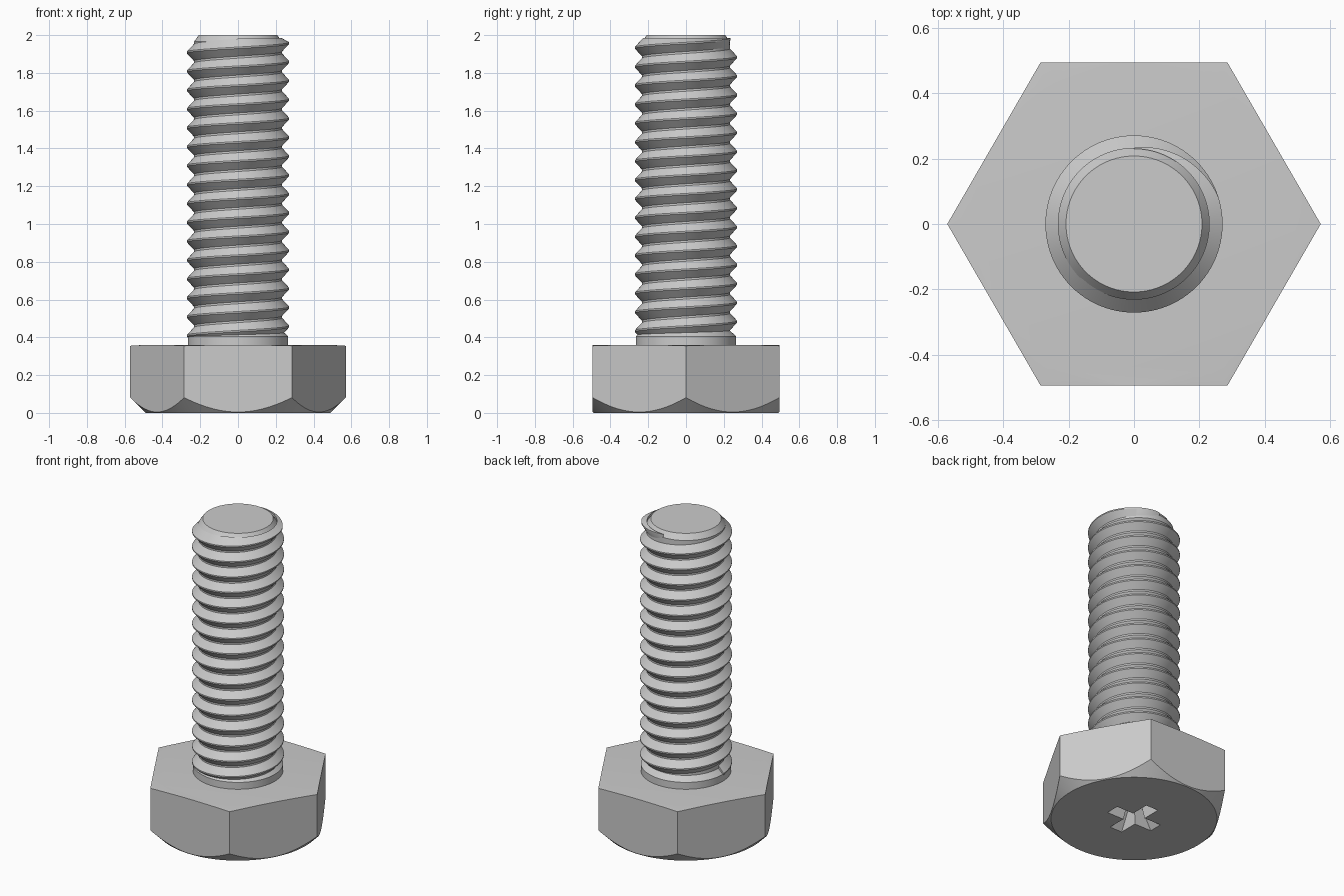
import bpy
import bmesh
from math import cos, sin, tau, radians

SEG = 96
PITCH = 0.1
ROOT, CREST = 0.233, 0.271
HEAD_TOP = 0.36

if "Cube" in bpy.data.objects:
    bpy.data.objects.remove(bpy.data.objects["Cube"], do_unlink=True)

steel = bpy.data.materials.new("grey steel")
steel.use_nodes = True
GREY = (0.6, 0.6, 0.6, 1)
steel.diffuse_color = GREY
steel.node_tree.nodes["Principled BSDF"].inputs["Base Color"].default_value = GREY


def make_object(name, rings, closed=False):
    """Skin consecutive vertex rings and cap both ends."""
    bm = bmesh.new()
    rows = [[bm.verts.new(p) for p in ring] for ring in rings]
    n = len(rows[0])
    for a, b in zip(rows, rows[1:]):
        for i in range(n):
            j = (i + 1) % n
            bm.faces.new((a[i], a[j], b[j], b[i]))
    bm.faces.new(rows[0][::-1])
    bm.faces.new(rows[-1])
    bmesh.ops.recalc_face_normals(bm, faces=bm.faces)
    mesh = bpy.data.meshes.new(name)
    bm.to_mesh(mesh)
    bm.free()
    mesh.materials.append(steel)
    obj = bpy.data.objects.new(name, mesh)
    bpy.context.collection.objects.link(obj)
    return obj


def circle(r, z, n=SEG):
    return [(r * cos(tau * i / n), r * sin(tau * i / n), z) for i in range(n)]


def lathe(name, profile, n=SEG):
    return make_object(name, [circle(r, z, n) for r, z in profile])


def select(obj):
    bpy.ops.object.select_all(action='DESELECT')
    obj.select_set(True)
    bpy.context.view_layer.objects.active = obj


def apply_boolean(obj, cutter, operation):
    cutter.hide_render = True
    mod = obj.modifiers.new("cut", 'BOOLEAN')
    mod.operation, mod.object, mod.solver = operation, cutter, 'EXACT'
    select(obj)
    bpy.ops.object.modifier_apply(modifier=mod.name)
    bpy.data.objects.remove(cutter, do_unlink=True)


# Hexagonal head, its corners trimmed by a turned solid
head = lathe("hex_head", [(0.571, 0), (0.571, HEAD_TOP)], 6)
trim = lathe("head_trim", [(0.475, -0.015), (0.59, 0.1),
                           (0.59, 0.354), (0.495, HEAD_TOP), (0.4, HEAD_TOP + 0.006)])
apply_boolean(head, trim, 'INTERSECT')


# Tapered cross recess in the head
def cross(length, half, z):
    points = []
    for c, s in ((1, 0), (0, 1), (-1, 0), (0, -1)):
        for x, y in ((length, -half), (length, half), (half, half)):
            points.append((x * c - y * s, x * s + y * c, z))
    return points


recess = make_object("recess_cutter", [cross(0.174, 0.046, -0.01),
                                       cross(0.07, 0.024, 0.13)])
apply_boolean(head, recess, 'DIFFERENCE')

# Shank with plain collar and chamfered tip
shank = lathe("shank", [(0.266, HEAD_TOP - 0.01), (0.266, 0.405), (ROOT, 0.435),
                        (ROOT, 1.965), (0.208, 2)])

# Helical thread ridge, fading out at the tip
TURNS = 15.75
steps = int(TURNS * SEG)
rings = []
for k in range(steps + 1):
    a = tau * k / SEG - tau / 2
    z = 0.408 + PITCH * k / SEG
    fade = min(1, (steps - k) / (SEG * 0.2))
    crest = ROOT + (CREST - ROOT) * fade
    section = [(ROOT - 0.003, -0.048), (crest, -0.004),
               (crest, 0.004), (ROOT - 0.003, 0.048)]
    rings.append([(r * cos(a), r * sin(a), min(z + dz, 1.985)) for r, dz in section])
thread = make_object("thread", rings)

for part in (head, shank, thread):
    select(part)
    bpy.ops.object.shade_smooth_by_angle(angle=radians(25))
